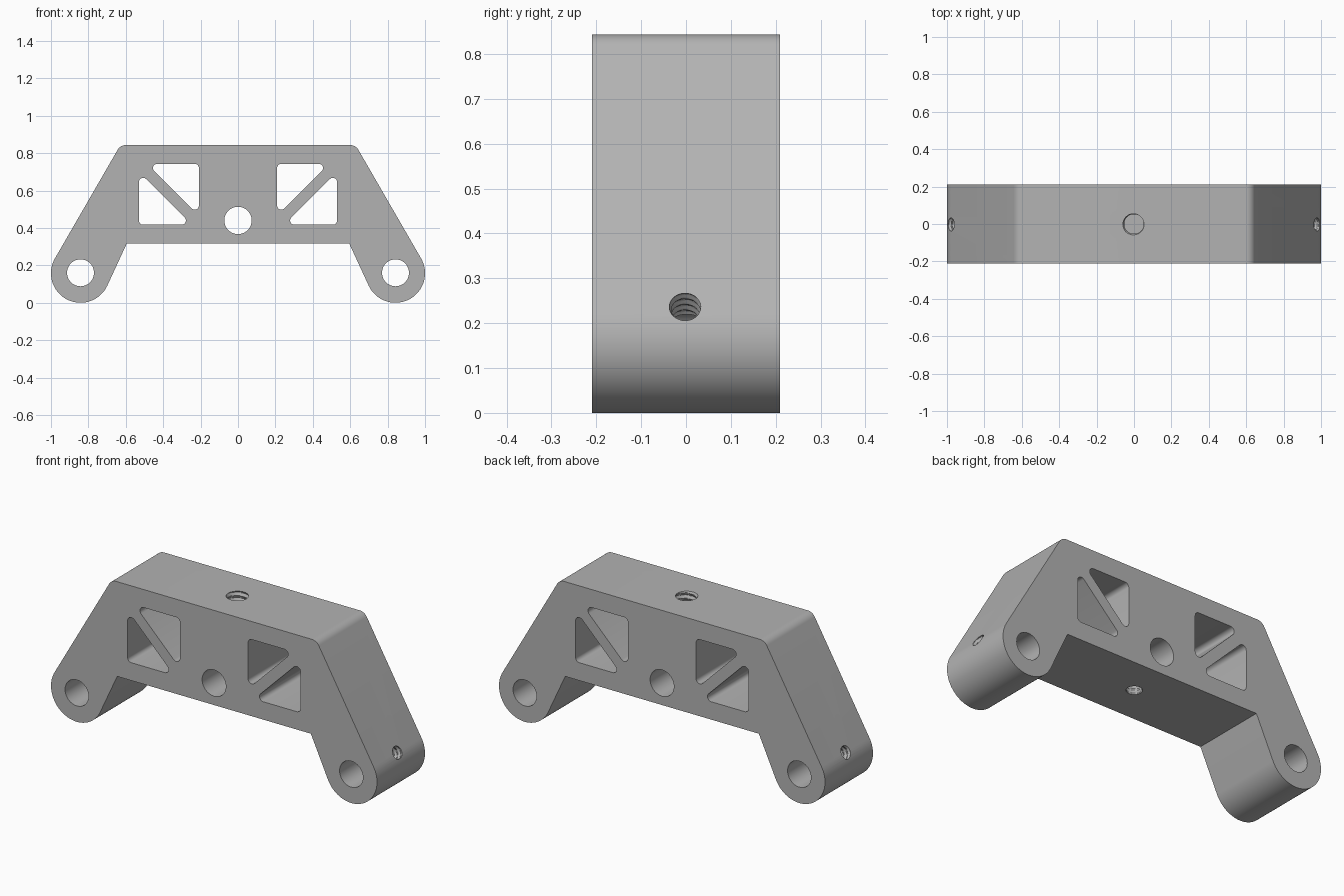
import bpy, bmesh
from math import pi, sin, cos, tan, radians
from mathutils import Matrix, Vector

if "Cube" in bpy.data.objects:
    bpy.data.objects.remove(bpy.data.objects["Cube"], do_unlink=True)

HALF = 0.21            # half thickness
TOP, UNDER = 0.843, 0.318
FOOT = Vector((0.842, 0.158))
FOOT_R = 0.158

grey = bpy.data.materials.new("plain grey")
grey.use_nodes = True
colour = (0.45, 0.45, 0.45, 1)
grey.diffuse_color = colour
grey.node_tree.nodes["Principled BSDF"].inputs["Base Color"].default_value = colour


def make_object(name, bm):
    bmesh.ops.recalc_face_normals(bm, faces=bm.faces)
    mesh = bpy.data.meshes.new(name)
    bm.to_mesh(mesh)
    bm.free()
    mesh.materials.append(grey)
    obj = bpy.data.objects.new(name, mesh)
    bpy.context.collection.objects.link(obj)
    return obj


def arc(centre, r, start, end, n):
    """Points on an arc, angles in degrees."""
    angles = [radians(start + (end - start) * i / n) for i in range(n + 1)]
    return [Vector((centre[0] + r * cos(a), centre[1] + r * sin(a))) for a in angles]


def round_corners(points, r, n=8):
    """Replace each corner of a polygon with a tangent arc."""
    result = []
    for i, p in enumerate(points):
        p = Vector(p)
        u = (Vector(points[i - 1]) - p).normalized()
        v = (Vector(points[(i + 1) % len(points)]) - p).normalized()
        half = u.angle(v) / 2
        centre = p + (u + v).normalized() * r / sin(half)
        a, b = p + u * r / tan(half) - centre, p + v * r / tan(half) - centre
        sweep = pi - 2 * half
        for k in range(n + 1):
            t = k / n
            result.append(centre + (a * sin((1 - t) * sweep) + b * sin(t * sweep)) / sin(sweep))
    return result


def prism(name, points, half_depth):
    """Extrude an x-z outline along y."""
    bm = bmesh.new()
    face = bm.faces.new([bm.verts.new((p[0], -half_depth, p[1])) for p in points])
    new = bmesh.ops.extrude_face_region(bm, geom=[face])["geom"]
    bmesh.ops.translate(bm, vec=(0, 2 * half_depth, 0),
                        verts=[v for v in new if isinstance(v, bmesh.types.BMVert)])
    return make_object(name, bm)


def thread(name, r, depth, pitch, start, end, matrix, segments=40, steps=8):
    """Threaded rod along z whose radius follows a helical ridge."""
    bm = bmesh.new()
    rows = round((end - start) / pitch * steps)
    rings = []
    for j in range(rows + 1):
        z = start + (end - start) * j / rows
        ring = []
        for i in range(segments):
            phase = (z / pitch - i / segments) % 1
            rad = r - depth * abs(2 * phase - 1)
            a = 2 * pi * i / segments
            ring.append(bm.verts.new((rad * cos(a), rad * sin(a), z)))
        rings.append(ring)
    for lo, hi in zip(rings, rings[1:]):
        for i in range(segments):
            k = (i + 1) % segments
            bm.faces.new((lo[i], lo[k], hi[k], hi[i]))
    bm.faces.new(rings[0])
    bm.faces.new(rings[-1])
    bm.transform(matrix)
    return make_object(name, bm)


def cut(body, cutter):
    cutter.hide_render = True
    mod = body.modifiers.new("cut", "BOOLEAN")
    mod.operation, mod.solver, mod.object = "DIFFERENCE", "EXACT", cutter
    bpy.context.view_layer.objects.active = body
    bpy.ops.object.modifier_apply(modifier=mod.name)
    bpy.data.objects.remove(cutter, do_unlink=True)


# Bracket outline: inner knee, round foot, sloped side, rounded shoulder
shoulder_x = FOOT.x + FOOT_R * cos(pi / 6) - (TOP - FOOT.y - FOOT_R / 2) / tan(pi / 3)
right = [Vector((0.594, UNDER))] + arc(FOOT, FOOT_R, 204.8, 390, 40)
r = 0.05
right += arc((shoulder_x - r * tan(pi / 6), TOP - r), r, 30, 90, 10)
left = [Vector((-p.x, p.y)) for p in reversed(right)]
bracket = prism("bracket", right + left, HALF)

# Round pivot holes and central axle hole
for x, z, radius in ((-FOOT.x, 0.16, 0.072), (FOOT.x, 0.16, 0.072), (0, 0.44, 0.073)):
    cut(bracket, prism("hole_cutter", arc((x, z), radius, 0, 360, 48)[:-1], 0.3))

# Triangular lightening windows with a diagonal web between each pair
upper = [(0.487, 0.743), (0.209, 0.743), (0.209, 0.465)]
lower = [(0.53, 0.70), (0.53, 0.417), (0.246, 0.417)]
for side in (-1, 1):
    for tri in (upper, lower):
        points = round_corners([(side * x, z) for x, z in tri], 0.023)
        cut(bracket, prism("window_cutter", points, 0.3))

# Threaded holes: blind in the top, through to the axle below, into each pivot
cut(bracket, thread("top_thread", 0.061, 0.009, 0.03, 0.60, 0.87, Matrix()))
cut(bracket, thread("under_thread", 0.043, 0.006, 0.025, 0.27, 0.41, Matrix()))
for side in (-1, 1):
    place = (Matrix.Translation((side * FOOT.x, 0, FOOT.y))
             @ Matrix.Rotation(side * pi / 3, 4, "Y"))
    cut(bracket, thread("side_thread", 0.038, 0.006, 0.025, 0.03, 0.19, place))

bpy.ops.object.select_all(action="DESELECT")
bracket.select_set(True)
bpy.context.view_layer.objects.active = bracket
bpy.ops.object.shade_smooth_by_angle(angle=radians(25))
